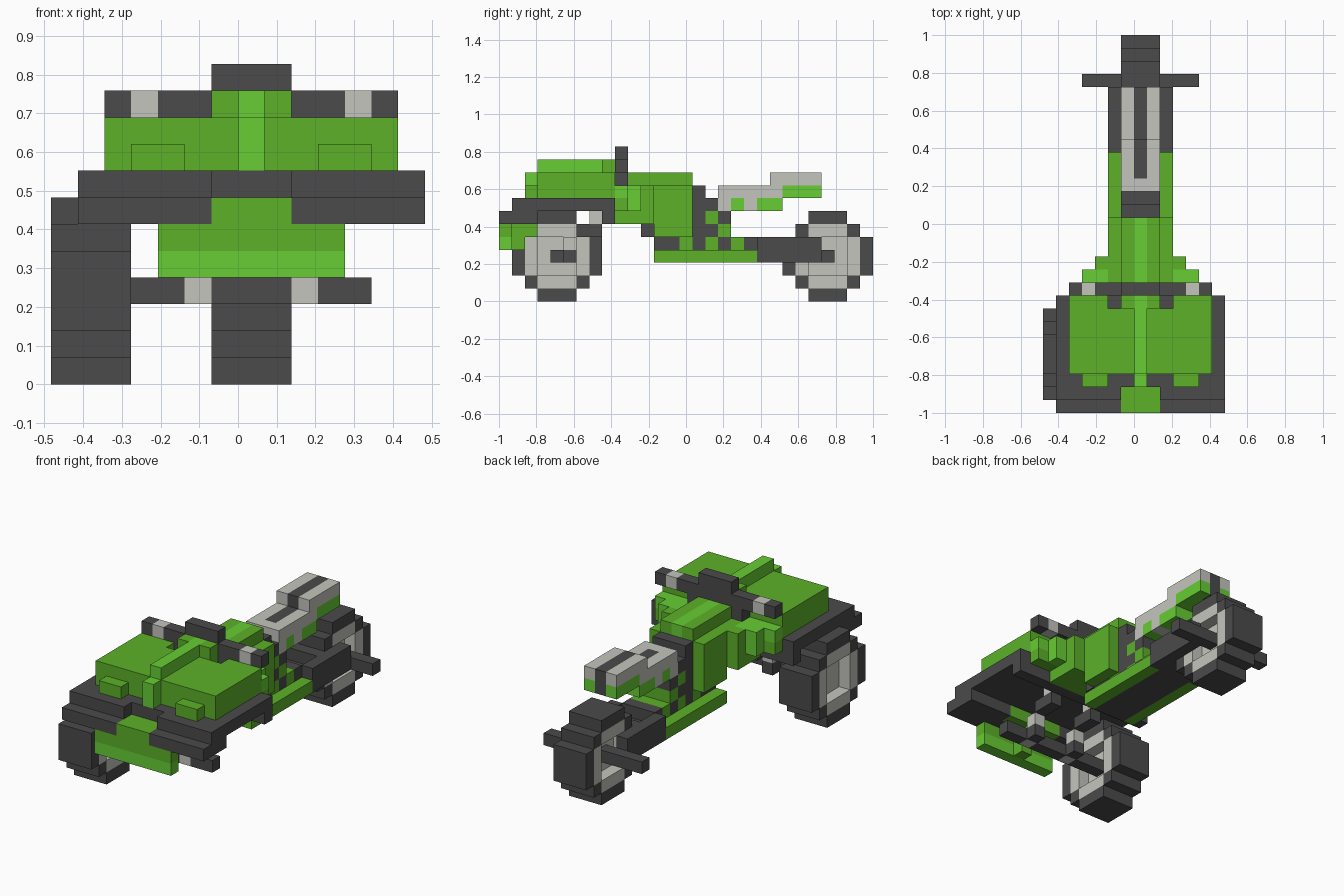
import bpy, bmesh
from mathutils import Vector

cube = bpy.data.objects.get("Cube")
if cube:
    bpy.data.objects.remove(cube, do_unlink=True)

U = 2 / 29  # size of one block


def make_mat(name, rgb):
    m = bpy.data.materials.new(name)
    m.use_nodes = True
    col = (*rgb, 1)
    m.diffuse_color = col
    m.node_tree.nodes["Principled BSDF"].inputs["Base Color"].default_value = col
    return m


MATS = [make_mat("charcoal", (0.069, 0.069, 0.069)),
        make_mat("green", (0.107, 0.44, 0.022)),
        make_mat("light green", (0.135, 0.61, 0.035)),
        make_mat("light grey", (0.55, 0.56, 0.51))]
BLACK, GREEN, LIGHT, GREY = range(4)

cells = {}  # block position -> (part, colour); later parts replace earlier ones


def box(part, col, x, y, z):
    for i in range(*x):
        for j in range(*y):
            for k in range(*z):
                cells[i, j, k] = (part, col)


def pair(part, col, x, y, z):
    """Box plus its mirror image about the bike's centre line."""
    box(part, col, x, y, z)
    box(part, col, (1 - x[1], 1 - x[0]), y, z)


def wheel(part, x0, y0):
    """Seven-block stepped disc: dark tyre, grey rim, recessed middle."""
    for i in range(3):
        for a in range(-3, 4):
            for b in range(-3, 4):
                if abs(a) + abs(b) > 4:
                    continue
                tyre = max(abs(a), abs(b)) == 3 or abs(a) + abs(b) == 4
                hollow = max(abs(a), abs(b)) <= 1 and i != 1
                if not hollow:
                    cells[x0 + i, y0 + 3 + a, 3 + b] = (part, BLACK if tyre else GREY)


# Wheels, axles and swing arm
wheel("front_wheel", -7, 1)
wheel("rear_wheel", -1, 22)
box("front_axle", BLACK, (-5, 5), (4, 5), (3, 4))
pair("front_axle", GREY, (2, 3), (4, 5), (3, 4))
box("rear_axle", BLACK, (-4, 5), (25, 26), (3, 4))
pair("swing_arm", BLACK, (2, 3), (20, 25), (3, 5))
box("swing_arm", BLACK, (-1, 2), (20, 22), (3, 4))

# Stepped suspension struts
pair("front_strut", BLACK, (2, 3), (5, 6), (3, 4))
for n, col in enumerate((GREY, BLACK, GREY)):
    pair("front_strut", col, (2, 3), (5 + n, 6 + n), (4 + n, 5 + n))
pair("front_strut", BLACK, (2, 3), (7, 8), (5, 6))

# Front fender and bumper
box("front_fender", BLACK, (-6, 7), (0, 3), (6, 7))
box("front_fender", BLACK, (-6, 7), (1, 9), (7, 8))
box("front_fender", BLACK, (-6, 7), (8, 9), (6, 7))
for j in (0, 1):
    for i in (-1, 0, 1):
        cells.pop((i, j, 7), None)
box("bumper", GREEN, (-1, 2), (0, 3), (6, 7))
box("bumper", GREEN, (-3, 4), (0, 1), (5, 6))
box("bumper", LIGHT, (-3, 4), (0, 1), (4, 5))
box("bumper_bracket", GREEN, (0, 1), (1, 2), (4, 6))
box("bumper_bracket", GREEN, (0, 1), (2, 3), (5, 6))
pair("bumper_bracket", GREEN, (2, 3), (2, 3), (6, 7))

# Hood, lamps and centre ridge
box("hood", GREEN, (-5, 6), (3, 8), (8, 10))
pair("hood", GREEN, (3, 6), (8, 9), (8, 10))
box("hood", GREEN, (-1, 2), (8, 9), (8, 11))
pair("headlamp", GREEN, (3, 5), (2, 3), (8, 9))
box("hood_ridge", LIGHT, (0, 1), (2, 3), (8, 10))
box("hood_ridge", LIGHT, (0, 1), (3, 9), (8, 11))

# Shrouds stepping in behind the hood, and fuel tank
pair("shroud", GREEN, (3, 6), (9, 10), (7, 8))
pair("shroud", LIGHT, (3, 6), (9, 10), (8, 9))
pair("shroud", LIGHT, (3, 5), (10, 11), (7, 9))
pair("shroud", GREEN, (3, 4), (9, 12), (6, 7))
pair("shroud", GREEN, (3, 4), (11, 12), (7, 9))
box("tank", GREEN, (-2, 3), (9, 15), (6, 9))
box("tank", GREEN, (-1, 2), (10, 15), (9, 10))
box("tank", LIGHT, (0, 1), (10, 15), (9, 10))
box("tank", GREEN, (-2, 3), (12, 15), (5, 6))

# Handlebar
box("handlebar", BLACK, (-2, 3), (9, 10), (9, 10))
box("handlebar", BLACK, (-5, 6), (9, 10), (10, 11))
pair("handlebar", GREY, (4, 5), (9, 10), (10, 11))
box("handlebar", BLACK, (-1, 2), (9, 10), (11, 12))

# Floor and engine
box("floor", GREEN, (-2, 3), (12, 20), (3, 4))
box("floor", BLACK, (-1, 2), (12, 20), (3, 4))
box("engine", BLACK, (-1, 2), (11, 12), (5, 6))
box("engine", BLACK, (-1, 2), (12, 20), (4, 5))
for j in (14, 16, 18):
    box("engine", GREEN, (-1, 2), (j, j + 1), (4, 5))
box("engine", BLACK, (-1, 2), (15, 17), (5, 6))
box("engine", GREEN, (-1, 2), (17, 18), (5, 6))

# Frame between tank and seat
box("frame", BLACK, (-1, 2), (15, 16), (6, 9))
box("frame", GREEN, (-1, 2), (16, 17), (6, 7))
box("frame", BLACK, (-1, 2), (16, 17), (7, 8))
box("frame", BLACK, (-1, 2), (17, 18), (6, 7))

# Seat and tail
box("seat", GREY, (-1, 2), (17, 22), (7, 9))
box("seat", LIGHT, (-1, 2), (18, 19), (7, 8))
box("seat", LIGHT, (-1, 2), (20, 22), (7, 8))
box("seat", BLACK, (0, 1), (18, 22), (8, 9))
box("tail", LIGHT, (-1, 2), (22, 25), (8, 9))
box("tail", GREY, (-1, 2), (21, 25), (9, 10))
box("tail", BLACK, (0, 1), (21, 25), (9, 10))
box("tail", BLACK, (0, 1), (24, 25), (8, 9))

# Turn each part's exposed block sides into a clean mesh
AXES = [Vector(a) for a in ((1, 0, 0), (0, 1, 0), (0, 0, 1))]
for part in sorted({p for p, _ in cells.values()}):
    bm = bmesh.new()
    for pos, (name, col) in cells.items():
        if name != part:
            continue
        mid = Vector(pos) + Vector((0.5, 0.5, 0.5))
        for a in range(3):
            for s in (1, -1):
                near = list(pos)
                near[a] += s
                if tuple(near) in cells:
                    continue
                n, u, v = AXES[a] * s, AXES[(a + 1) % 3] * s, AXES[(a + 2) % 3]
                quad = [mid + (n + u * p + v * q) / 2
                        for p, q in ((-1, -1), (1, -1), (1, 1), (-1, 1))]
                f = bm.faces.new([bm.verts.new((c - Vector((0, 14.5, 0))) * U) for c in quad])
                f.material_index = col
    bmesh.ops.remove_doubles(bm, verts=bm.verts[:], dist=0.001)
    bmesh.ops.dissolve_limit(bm, angle_limit=0.01, verts=bm.verts[:],
                             edges=bm.edges[:], delimit={'MATERIAL'})
    mesh = bpy.data.meshes.new(part)
    bm.to_mesh(mesh)
    bm.free()
    for m in MATS:
        mesh.materials.append(m)
    bpy.context.collection.objects.link(bpy.data.objects.new(part, mesh))
